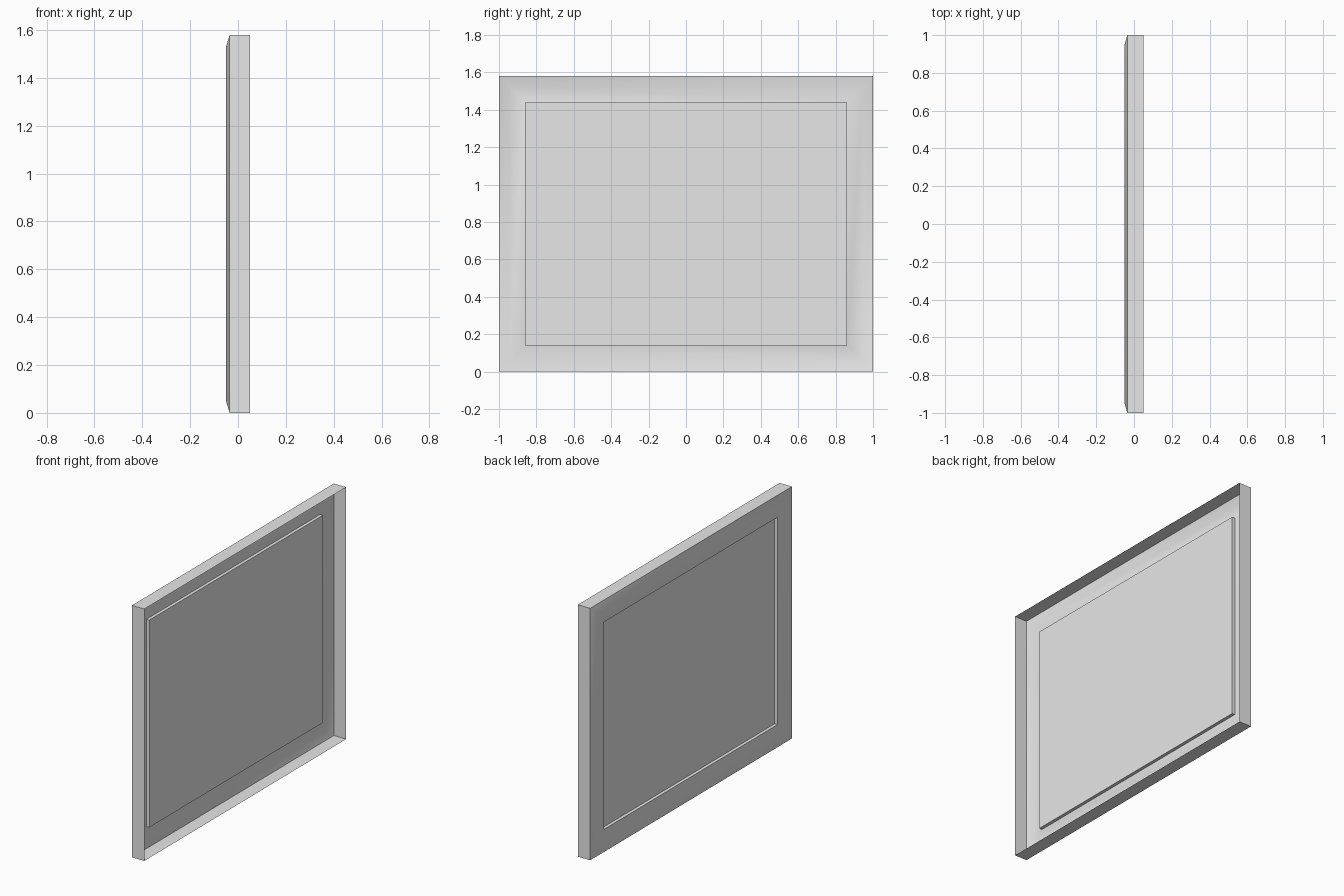
import bpy, bmesh, math

cube = bpy.data.objects.get("Cube")
if cube:
    bpy.data.objects.remove(cube, do_unlink=True)

WIDTH, HEIGHT = 2.0, 1.58

grey = bpy.data.materials.new("light_grey")
grey.use_nodes = True
grey.diffuse_color = (0.8, 0.8, 0.8, 1)
grey.node_tree.nodes["Principled BSDF"].inputs["Base Color"].default_value = (0.8, 0.8, 0.8, 1)


def add_ring(bm, inset, x):
    """Rectangle of vertices, inset from the outline, at depth x."""
    y, low, high = WIDTH / 2 - inset, inset, HEIGHT - inset
    corners = ((y, low), (-y, low), (-y, high), (y, high))
    return [bm.verts.new((x, cy, cz)) for cy, cz in corners]


def make_part(name, profile, capped=False):
    """Sweep a mitred profile of (inset, x) around the rectangle."""
    bm = bmesh.new()
    rings = [add_ring(bm, *point) for point in profile]
    for a, b in zip(rings, rings[1:]):
        for i in range(4):
            j = (i + 1) % 4
            bm.faces.new((a[i], a[j], b[j], b[i]))
    if capped:
        bm.faces.new(rings[-1])
    mesh = bpy.data.meshes.new(name)
    bm.to_mesh(mesh)
    bm.free()
    mesh.materials.append(grey)
    obj = bpy.data.objects.new(name, mesh)
    bpy.context.collection.objects.link(obj)
    bpy.ops.object.select_all(action="DESELECT")
    obj.select_set(True)
    bpy.context.view_layer.objects.active = obj
    bpy.ops.object.shade_smooth_by_angle(angle=math.radians(35))
    return obj


# Thin moulded frame, hollow and open at the back
make_part("frame", [(0, 0.05), (0, -0.035), (0.05, -0.05), (0.14, -0.033)])

# Sunken picture panel with its short side walls
make_part("picture_panel", [(0.14, -0.033), (0.14, -0.013)], capped=True)
